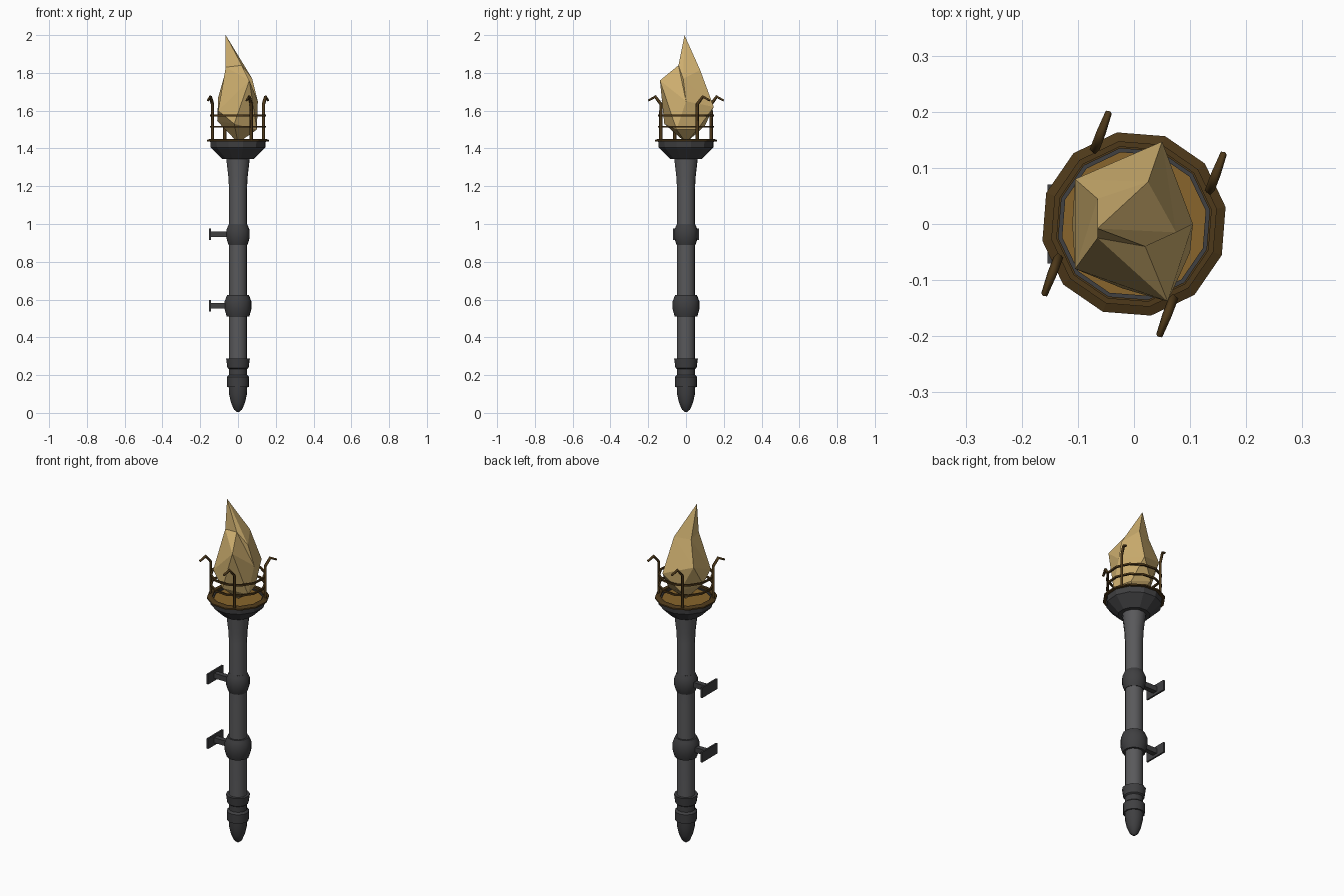
import bpy, bmesh, math
from mathutils import Vector

if "Cube" in bpy.data.objects:
    bpy.data.objects.remove(bpy.data.objects["Cube"])


def material(name, r, g, b):
    m = bpy.data.materials.new(name)
    m.diffuse_color = (r, g, b, 1)
    m.use_nodes = True
    m.node_tree.nodes["Principled BSDF"].inputs["Base Color"].default_value = m.diffuse_color
    return m


IRON = material("iron", 0.10, 0.10, 0.105)
DARK = material("dark_iron", 0.05, 0.05, 0.053)
BROWN = material("bronze", 0.075, 0.04, 0.010)
EMBER = material("ember", 0.25, 0.13, 0.025)
FLAME = material("flame", 0.62, 0.43, 0.16)


def finish(name, bm, mat, angle=None):
    bmesh.ops.recalc_face_normals(bm, faces=bm.faces)
    me = bpy.data.meshes.new(name)
    bm.to_mesh(me)
    bm.free()
    ob = bpy.data.objects.new(name, me)
    bpy.context.collection.objects.link(ob)
    me.materials.append(mat)
    if angle:
        bpy.ops.object.select_all(action='DESELECT')
        ob.select_set(True)
        bpy.context.view_layer.objects.active = ob
        bpy.ops.object.shade_smooth_by_angle(angle=math.radians(angle))
    return ob


def lathe(name, profile, mat, sides=12, offset=10.5, closed=False, angle=None):
    """Turn (radius, z) points around the z axis; open ends are capped."""
    bm = bmesh.new()
    rings = []
    for r, z in profile:
        rings.append([bm.verts.new((r * math.cos(a), r * math.sin(a), z))
                      for a in (math.radians(offset) + math.tau * i / sides for i in range(sides))])
    pairs = list(zip(rings, rings[1:]))
    if closed:
        pairs.append((rings[-1], rings[0]))
    for lo, hi in pairs:
        for i in range(sides):
            j = (i + 1) % sides
            bm.faces.new((lo[i], lo[j], hi[j], hi[i]))
    if not closed:
        bm.faces.new(rings[0])
        bm.faces.new(rings[-1])
    return finish(name, bm, mat, angle)


def box(name, center, size, mat):
    bm = bmesh.new()
    bmesh.ops.create_cube(bm, size=1)
    for v in bm.verts:
        v.co = Vector(center) + v.co * Vector(size)
    return finish(name, bm, mat)


# Shaft with flared top, and the turned foot
lathe("shaft", [(0.048, 0.25), (0.048, 1.18), (0.052, 1.25), (0.065, 1.36)], IRON, angle=35)
lathe("foot", [(0.006, 0.005), (0.022, 0.018), (0.038, 0.055), (0.048, 0.10), (0.05, 0.137),
               (0.058, 0.137), (0.06, 0.19), (0.049, 0.2), (0.049, 0.232), (0.057, 0.238),
               (0.064, 0.287), (0.048, 0.287)], DARK, angle=35)

# Collars, each with an arm and a wall plate
for label, z, r, h in (("lower", 0.567, 0.072, 0.058), ("upper", 0.945, 0.063, 0.055)):
    lathe(label + "_collar", [(0.048, z - h), (r - 0.012, z - h), (r - 0.008, z - 0.8 * h),
                              (r, z - 0.3 * h), (r, z + 0.4 * h), (r - 0.008, z + 0.75 * h),
                              (r - 0.014, z + h), (0.048, z + h)], DARK, angle=35)
    box(label + "_arm", (-0.1, 0, z), (0.1, 0.03, 0.03), DARK)
    box(label + "_wall_plate", (-0.149, 0, z), (0.01, 0.14, 0.06), DARK)

# Cup, glowing bed and bronze rim
lathe("cup", [(0.06, 1.345), (0.086, 1.345), (0.147, 1.405), (0.15, 1.44), (0.13, 1.44),
              (0.13, 1.425)], DARK)
lathe("ember_bed", [(0.13, 1.425), (0.13, 1.434)], EMBER)
lathe("rim", [(0.137, 1.437), (0.166, 1.437), (0.166, 1.445), (0.15, 1.451), (0.137, 1.451)],
      BROWN, closed=True)

# Cage hoops
for label, z in (("lower", 1.515), ("upper", 1.575)):
    lathe(label + "_hoop", [(0.14, z - 0.005), (0.15, z - 0.005), (0.15, z + 0.005),
                            (0.14, z + 0.005)], BROWN, closed=True)


# Cage posts ending in outward hooks
def post(name, x, y, s):
    cu = bpy.data.curves.new(name, 'CURVE')
    cu.dimensions = '3D'
    cu.bevel_depth = 0.009
    cu.bevel_resolution = 0
    cu.use_fill_caps = True
    sp = cu.splines.new('POLY')
    path = [(0, 1.44), (0, 1.635), (0.45, 1.674), (1, 1.654)]
    sp.points.add(len(path) - 1)
    for p, (t, z) in zip(sp.points, path):
        p.co = (x + s * 0.025 * t, y + s * 0.066 * t, z, 1)
    sp.points[-1].radius = 0.7
    cu.materials.append(BROWN)
    ob = bpy.data.objects.new(name, cu)
    bpy.context.collection.objects.link(ob)


for s, side in ((1, "back"), (-1, "front")):
    post(side + "_post_a", s * 0.135, s * 0.06, s)
    post(side + "_post_b", s * -0.07, s * 0.133, s)

# Faceted flame: three uneven five-point rings between the base point and leaning tip
bm = bmesh.new()
rings = [[bm.verts.new(p) for p in ring] for ring in (
    [(0.07, 0.06, 1.5), (-0.03, 0.10, 1.52), (-0.11, 0.0, 1.545), (-0.02, -0.115, 1.53),
     (0.10, -0.05, 1.5)],
    [(0.05, 0.147, 1.62), (-0.105, 0.08, 1.67), (-0.105, -0.08, 1.60), (0.06, -0.138, 1.76),
     (0.105, 0.0, 1.65)],
    [(0.025, 0.075, 1.815), (-0.065, 0.045, 1.81), (-0.065, -0.025, 1.83), (0.02, -0.04, 1.84),
     (0.075, -0.015, 1.77)])]
base = bm.verts.new((0, 0, 1.43))
tip = bm.verts.new((-0.065, -0.008, 2.0))
for i in range(5):
    j = (i + 1) % 5
    bm.faces.new((base, rings[0][j], rings[0][i]))
    for lo, hi in zip(rings, rings[1:]):
        bm.faces.new((lo[i], lo[j], hi[i]))
        bm.faces.new((lo[j], hi[j], hi[i]))
    bm.faces.new((rings[2][i], rings[2][j], tip))
finish("flame", bm, FLAME)
